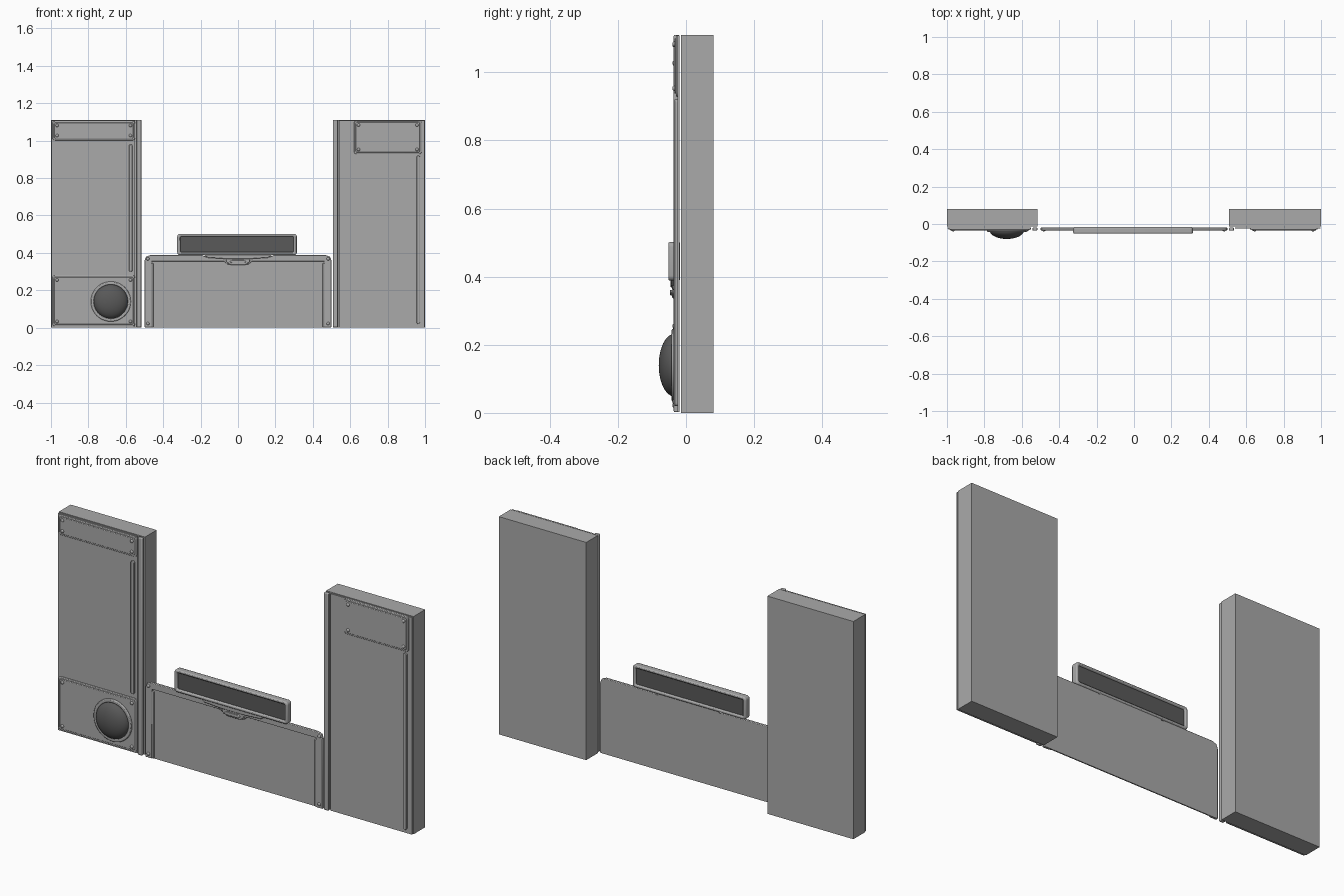
import bpy, bmesh, math
from mathutils import Matrix

cube = bpy.data.objects.get("Cube")
if cube:
    bpy.data.objects.remove(cube, do_unlink=True)


def material(name, value):
    m = bpy.data.materials.new(name)
    m.use_nodes = True
    col = (value, value, value, 1)
    m.diffuse_color = col
    m.node_tree.nodes["Principled BSDF"].inputs["Base Color"].default_value = col
    return m


GREY = material("panel grey", 0.4)
DARK = material("dark grey", 0.1)


def finish(name, bm, mat, bevel=0, angle=35):
    bmesh.ops.recalc_face_normals(bm, faces=bm.faces)
    me = bpy.data.meshes.new(name)
    bm.to_mesh(me)
    bm.free()
    ob = bpy.data.objects.new(name, me)
    bpy.context.collection.objects.link(ob)
    me.materials.append(mat)
    if bevel:
        b = ob.modifiers.new("Bevel", "BEVEL")
        b.width, b.segments = bevel, 2
        b.limit_method, b.angle_limit = "ANGLE", math.radians(50)
    bpy.context.view_layer.objects.active = ob
    ob.select_set(True)
    bpy.ops.object.shade_smooth_by_angle(angle=math.radians(angle))
    ob.select_set(False)
    return ob


def rounded(x0, x1, z0, z1, r, steps=4):
    """Rounded rectangle outline in the x-z plane."""
    pts = []
    corners = [(x1 - r, z1 - r), (x0 + r, z1 - r), (x0 + r, z0 + r), (x1 - r, z0 + r)]
    for q, (cx, cz) in enumerate(corners):
        for i in range(steps + 1):
            a = math.pi / 2 * (q + i / steps)
            pts.append((cx + r * math.cos(a), cz + r * math.sin(a)))
    return pts


def prism(name, pts, y0, y1, mat=GREY, bevel=0):
    """Outline extruded from y0 (front) to y1 (back)."""
    bm = bmesh.new()
    f, b = ([bm.verts.new((x, y, z)) for x, z in pts] for y in (y0, y1))
    bm.faces.new(f)
    bm.faces.new(b)
    for i in range(len(pts)):
        j = (i + 1) % len(pts)
        bm.faces.new((f[i], f[j], b[j], b[i]))
    return finish(name, bm, mat, bevel)


def ring(name, outer, inner, y0, y1, bevel=0):
    """Frame between two outlines with equal point counts."""
    bm = bmesh.new()
    loops = [[bm.verts.new((x, y, z)) for x, z in pts]
             for pts, y in ((outer, y0), (inner, y0), (inner, y1), (outer, y1))]
    n = len(outer)
    for k in range(4):
        a, b = loops[k], loops[(k + 1) % 4]
        for i in range(n):
            j = (i + 1) % n
            bm.faces.new((a[i], a[j], b[j], b[i]))
    return finish(name, bm, GREY, bevel)


def box(name, x0, x1, z0, z1, y0, y1, bevel=0):
    return prism(name, [(x0, z0), (x1, z0), (x1, z1), (x0, z1)], y0, y1, GREY, bevel)


def dome(name, x, z, y, r, depth, mat, seg, rings):
    """Half ellipsoid bulging to the front."""
    bm = bmesh.new()
    bmesh.ops.create_uvsphere(bm, u_segments=seg, v_segments=rings, radius=1)
    bmesh.ops.delete(bm, geom=[v for v in bm.verts if v.co.z < -0.01], context="VERTS")
    bmesh.ops.transform(bm, verts=bm.verts, matrix=Matrix.Translation((x, y, z))
                        @ Matrix.Rotation(math.pi / 2, 4, "X") @ Matrix.Diagonal((r, r, depth, 1)))
    return finish(name, bm, mat, 0, 60)


def screws(name, xs, zs, y):
    for i, x in enumerate(xs):
        for j, z in enumerate(zs):
            dome(f"{name}_screw_{i}{j}", x, z, y, 0.009, 0.007, GREY, 10, 6)


def cover(name, x0, x1, z0, z1):
    """Screwed-on plate with a raised rim line."""
    prism(name, rounded(x0, x1, z0, z1, 0.014), -0.03, -0.019, GREY, 0.003)
    e = 0.009
    prism(name + "_face", rounded(x0 + e, x1 - e, z0 + e, z1 - e, 0.01), -0.034, -0.029, GREY, 0.003)
    screws(name, (x0 + 0.025, x1 - 0.025), (z0 + 0.025, z1 - 0.025), -0.033)


# Side towers with thin front skins
H = 1.11
for side, x0, x1, s0, s1 in (("right", -1, -0.515, -0.998, -0.55), ("left", 0.507, 1, 0.54, 0.998)):
    box(side + "_tower", x0, x1, 0, H, -0.014, 0.08)
    box(side + "_tower_skin", s0, s1, 0.002, H - 0.002, -0.025, -0.019)
box("right_edge_strip", -0.542, -0.517, 0.002, H, -0.036, -0.019, 0.004)
box("left_edge_strip", 0.508, 0.534, 0.002, H, -0.036, -0.019, 0.004)
prism("right_tower_rod", rounded(-0.583, -0.564, 0.3, 0.98, 0.009), -0.034, -0.022, GREY, 0.003)
prism("left_tower_rod", rounded(0.955, 0.973, 0.02, 0.92, 0.009), -0.034, -0.022, GREY, 0.003)

# Cover plates
cover("right_top_plate", -0.992, -0.55, 1.002, 1.106)
cover("right_bottom_plate", -0.992, -0.55, 0.008, 0.28)
cover("left_top_plate", 0.62, 0.982, 0.928, 1.108)

# Round lamp with its collar
def circle(r):
    return [(-0.68 + r * math.cos(i * math.pi / 24), 0.14 + r * math.sin(i * math.pi / 24))
            for i in range(48)]


ring("lamp_collar", circle(0.107), circle(0.09), -0.042, -0.03, 0.004)
dome("lamp_dome", -0.68, 0.14, -0.034, 0.092, 0.046, DARK, 48, 24)

# Low door: sheet, raised border and inner edge
W, T = 0.5, 0.388
prism("door_sheet", [(-W + 0.01, 0.002), (W - 0.01, 0.002), (W - 0.01, T - 0.015), (W - 0.025, T - 0.005),
                     (0.025 - W, T - 0.005), (0.01 - W, T - 0.015)], -0.026, -0.02)
half = [(W, 0.002), (W, T - 0.03), (W - 0.008, T - 0.009), (W - 0.03, T),
        (0.19, T), (0.165, T - 0.012), (0.08, T - 0.012)]
inner = [(0.055, 0.338), (0.075, 0.355), (W - 0.038, 0.355), (W - 0.038, 0.002)]


def mirrored(pts):
    return [(-x, z) for x, z in reversed(pts)]


prism("door_border", half + mirrored(half) + mirrored(inner) + inner, -0.034, -0.02, GREY, 0.003)
for s, side in ((1, "left"), (-1, "right")):
    xs = sorted((s * 0.453, s * 0.468))
    box(side + "_door_bead", xs[0], xs[1], 0.002, 0.345, -0.031, -0.022, 0.003)
screws("door", (-0.482, 0.482), (0.022, 0.368), -0.033)

# Latch in the middle of the door
latch = [(0.04, 0.336), (0.063, 0.352), (0.063, 0.364), (0.045, 0.377)]
prism("door_latch", latch + mirrored(latch), -0.041, -0.02, GREY, 0.004)
slot = [(0.032, 0.345), (0.045, 0.354), (0.032, 0.361)]
prism("latch_grip", slot + mirrored(slot), -0.047, -0.04, GREY, 0.002)

# Raised display: open frame, dark pane and lower lip
ring("display_frame", rounded(-0.325, 0.315, 0.388, 0.502, 0.015),
     rounded(-0.308, 0.298, 0.404, 0.487, 0.006), -0.052, -0.017, 0.006)
prism("display_pane", rounded(-0.312, 0.302, 0.4, 0.491, 0.006), -0.043, -0.025, DARK)
lip = [(0.07, 0.368), (0.16, 0.374), (0.185, 0.392)]
prism("display_lip", lip + mirrored(lip), -0.046, -0.02, GREY, 0.004)
